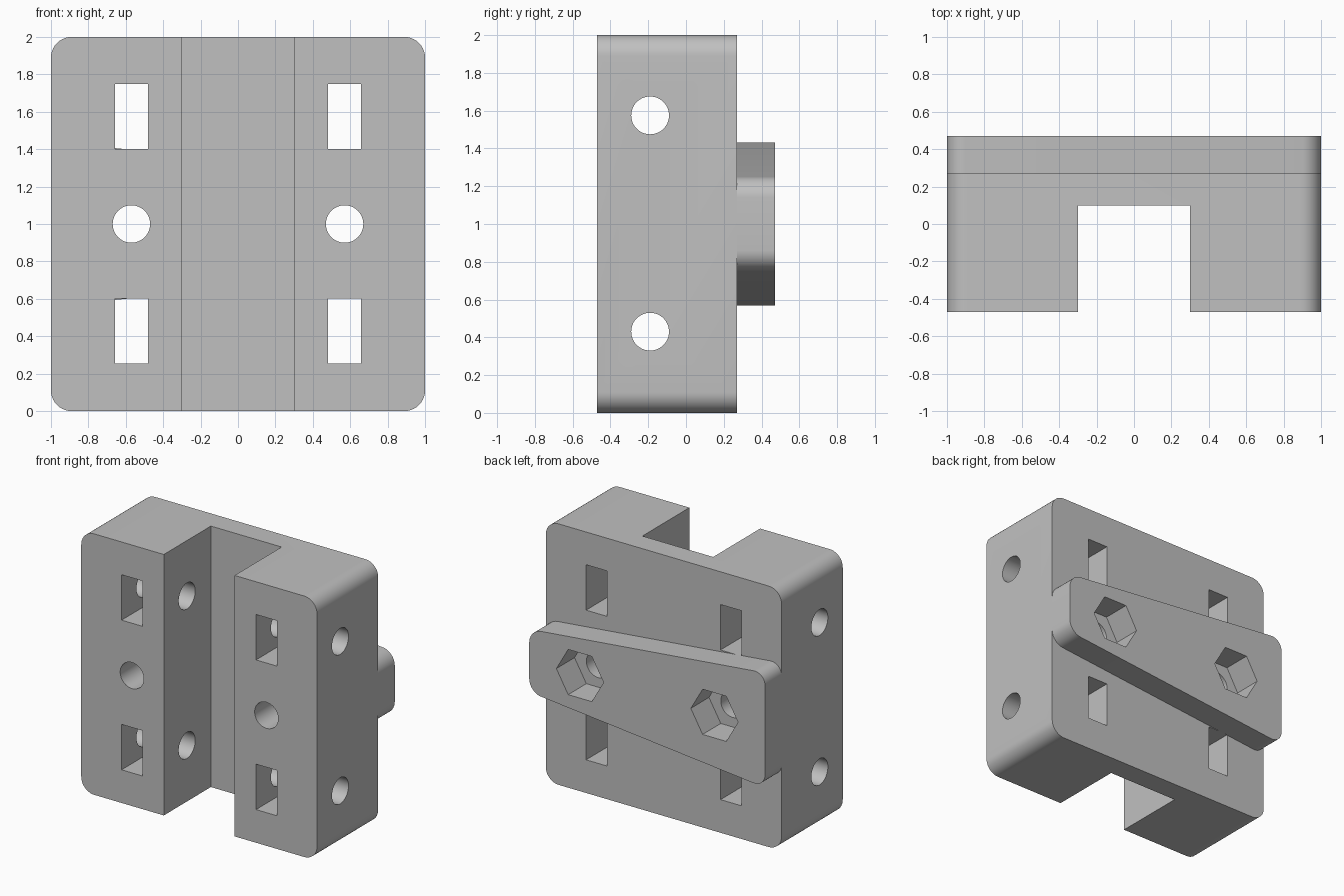
import bpy
import bmesh
from math import pi, radians
from mathutils import Matrix

default = bpy.data.objects.get("Cube")
if default:
    bpy.data.objects.remove(default, do_unlink=True)

FRONT, BACK, PLATE_BACK = -0.47, 0.27, 0.47
HOLE_R = 0.1

grey = bpy.data.materials.new("plain grey")
grey.use_nodes = True
colour = (0.53, 0.53, 0.53, 1)
grey.diffuse_color = colour
grey.node_tree.nodes["Principled BSDF"].inputs["Base Color"].default_value = colour


def to_object(name, bm):
    bmesh.ops.recalc_face_normals(bm, faces=bm.faces)
    mesh = bpy.data.meshes.new(name)
    bm.to_mesh(mesh)
    bm.free()
    mesh.materials.append(grey)
    obj = bpy.data.objects.new(name, mesh)
    bpy.context.collection.objects.link(obj)
    return obj


def rounded_prism(name, outline, y0, y1, radius):
    """Extrude an x-z outline along y and round its corners."""
    bm = bmesh.new()
    face = bm.faces.new([bm.verts.new((x, y0, z)) for x, z in outline])
    ext = bmesh.ops.extrude_face_region(bm, geom=[face])
    verts = [v for v in ext["geom"] if isinstance(v, bmesh.types.BMVert)]
    bmesh.ops.translate(bm, verts=verts, vec=(0, y1 - y0, 0))
    corners = [e for e in bm.edges if abs(e.verts[0].co.y - e.verts[1].co.y) > 0.01]
    bmesh.ops.bevel(bm, geom=corners, offset=radius, segments=10,
                    profile=0.5, affect='EDGES')
    return to_object(name, bm)


def box_cutter(x0, x1, y0, y1, z0, z1):
    bm = bmesh.new()
    place = (Matrix.Translation(((x0 + x1) / 2, (y0 + y1) / 2, (z0 + z1) / 2))
             @ Matrix.Diagonal((x1 - x0, y1 - y0, z1 - z0, 1)))
    bmesh.ops.create_cube(bm, size=1, matrix=place)
    return to_object("cutter", bm)


def round_cutter(centre, axis, length, radius, sides=48):
    bm = bmesh.new()
    turn = Matrix.Rotation(pi / 2, 4, 'Y' if axis == 'x' else 'X')
    spin = Matrix.Rotation(0, 4, 'Z')
    bmesh.ops.create_cone(bm, cap_ends=True, segments=sides, radius1=radius,
                          radius2=radius, depth=length,
                          matrix=Matrix.Translation(centre) @ turn @ spin)
    if sides == 6:  # point the hexagon's corners along x
        xs = [v.co.x - centre[0] for v in bm.verts]
        if max(xs) < radius * 0.99:
            bmesh.ops.rotate(bm, verts=bm.verts, cent=centre,
                             matrix=Matrix.Rotation(pi / 6, 3, 'Y'))
    return to_object("cutter", bm)


def cut(obj, cutter):
    bpy.ops.object.select_all(action='DESELECT')
    bpy.context.view_layer.objects.active = obj
    obj.select_set(True)
    mod = obj.modifiers.new("cut", 'BOOLEAN')
    mod.operation = 'DIFFERENCE'
    mod.solver = 'EXACT'
    mod.object = cutter
    bpy.ops.object.modifier_apply(modifier=mod.name)
    bpy.data.objects.remove(cutter, do_unlink=True)


# Main block and the tapered plate on its back
block = rounded_prism("block", [(-1, 0), (1, 0), (1, 2), (-1, 2)], FRONT, BACK, 0.11)
plate = rounded_prism("nut_plate", [(-1, 0.56), (1, 0.76), (1, 1.24), (-1, 1.44)],
                      BACK, PLATE_BACK, 0.1)

# Channel down the front
cut(block, box_cutter(-0.3, 0.3, -1, 0.1, -1, 3))

# Side bolt holes
for z in (0.43, 1.575):
    cut(block, round_cutter((0, -0.19, z), 'x', 3, HOLE_R))

for side in (-1, 1):
    # Rectangular slots, front to back
    for z in (0.428, 1.575):
        cut(block, box_cutter(side * 0.57 - 0.088, side * 0.57 + 0.088,
                              -1, 1, z - 0.174, z + 0.174))
    # Bolt holes with hexagonal nut pockets behind
    for part in (block, plate):
        cut(part, round_cutter((side * 0.57, 0, 1), 'y', 3, HOLE_R))
        cut(part, round_cutter((side * 0.57, 0.5, 1), 'y', 0.5, 0.2, 6))

# Smooth the rounded faces, keep the edges sharp
for part in (block, plate):
    bpy.ops.object.select_all(action='DESELECT')
    bpy.context.view_layer.objects.active = part
    part.select_set(True)
    bpy.ops.object.shade_smooth_by_angle(angle=radians(30))
